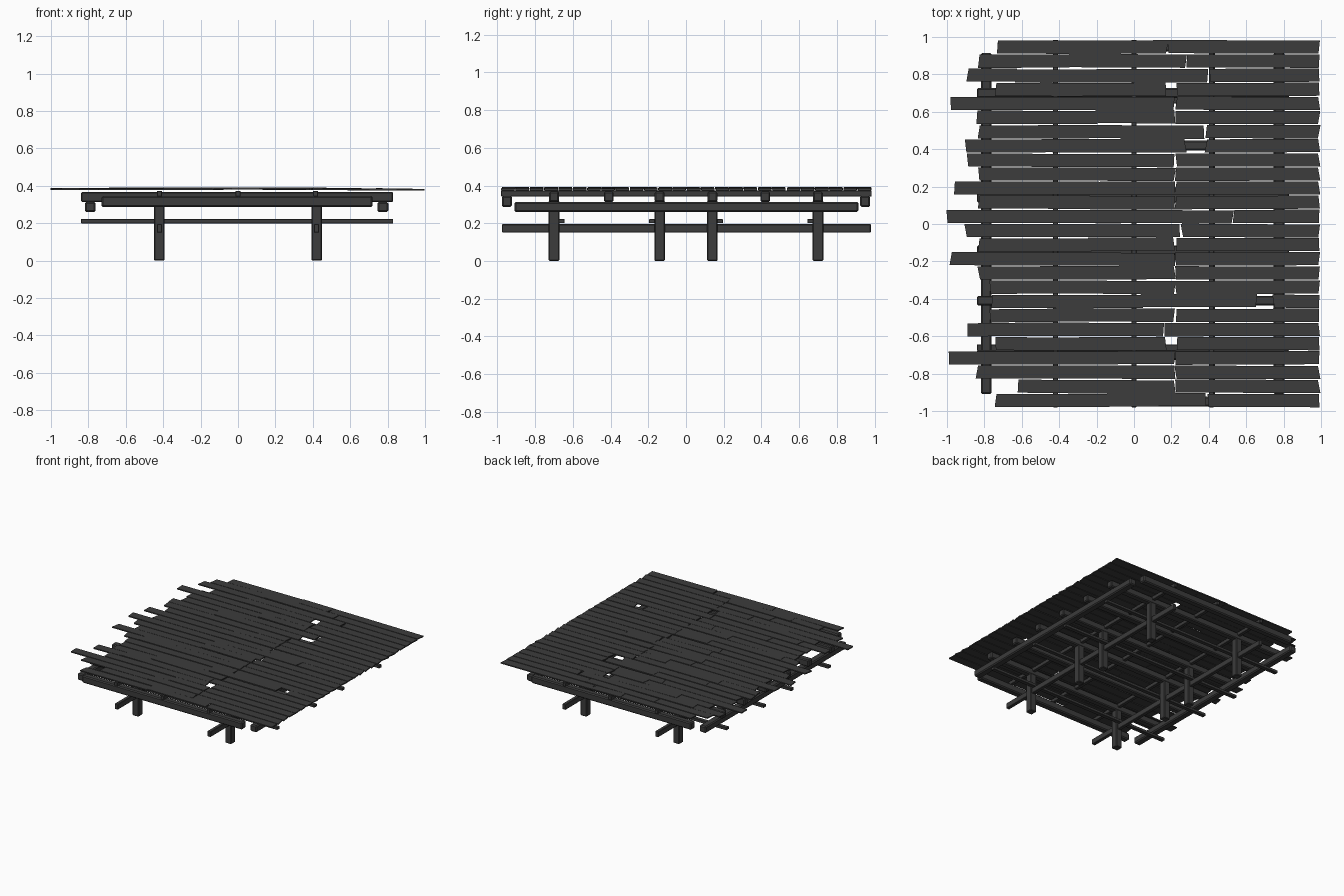
import bpy
import bmesh
import random
from mathutils import Vector

random.seed(4)

cube = bpy.data.objects.get("Cube")
if cube:
    bpy.data.objects.remove(cube, do_unlink=True)

# Weathered dark timber
wood = bpy.data.materials.new("dark_timber")
wood.use_nodes = True
tone = (0.045, 0.045, 0.045, 1)
wood.diffuse_color = tone
wood.node_tree.nodes["Principled BSDF"].inputs["Base Color"].default_value = tone


def finish(name, bm):
    mesh = bpy.data.meshes.new(name)
    bm.to_mesh(mesh)
    bm.free()
    mesh.materials.append(wood)
    obj = bpy.data.objects.new(name, mesh)
    bpy.context.collection.objects.link(obj)
    return obj


def beam(name, xs, ys, zs, bevel=0.005):
    """Box timber spanning the given ranges, with chamfered edges."""
    bm = bmesh.new()
    bmesh.ops.create_cube(bm, size=1)
    for v in bm.verts:
        v.co = Vector([r[0] if c < 0 else r[1] for c, r in zip(v.co, (xs, ys, zs))])
    obj = finish(name, bm)
    mod = obj.modifiers.new("chamfer", "BEVEL")
    mod.width = bevel
    mod.segments = 1
    return obj


def around(centre, width):
    return (centre - width / 2, centre + width / 2)


def plank(name, x0, x1, y, width, z0, z1, thick=0.009):
    """Thin board with slightly crooked ends and a gentle slope along x."""
    bm = bmesh.new()
    bmesh.ops.create_cube(bm, size=1)
    skew = [random.uniform(-0.007, 0.007) for _ in range(2)]
    sway = [random.uniform(-0.002, 0.002) for _ in range(2)]
    for v in bm.verts:
        end = int(v.co.x > 0)
        x = (x0, x1)[end] + skew[end] * (1 if v.co.y > 0 else -1)
        v.co = Vector((x, y + v.co.y * width + sway[end],
                       (z0, z1)[end] + v.co.z * thick))
    return finish(name, bm)


# Posts with long lower rails through them
for x in (-0.42, 0.42):
    side = "left" if x > 0 else "right"
    for y in (-0.70, -0.14, 0.14, 0.70):
        beam(f"{side}_post", around(x, 0.056), around(y, 0.056), (0, 0.32))
    beam(f"{side}_lower_rail", around(x, 0.028), (-0.975, 0.98), (0.15, 0.195), 0.003)

# Lower cross braces beside the posts
for y in (-0.66, -0.18, 0.18, 0.66):
    beam("lower_brace", (-0.84, 0.83), around(y, 0.032), (0.2, 0.222), 0.002)

# Outer side girders and front and back girders
for x in (-0.79, 0.775):
    beam("side_girder", around(x, 0.058), (-0.91, 0.915), (0.26, 0.314), 0.008)
for y in (-0.95, 0.95):
    beam("end_girder", (-0.73, 0.72), around(y, 0.054), (0.286, 0.345), 0.008)

# Cross beams carrying the deck joists
for y in (-0.70, -0.41, -0.14, 0.14, 0.42, 0.70):
    beam("cross_beam", (-0.84, 0.83), around(y, 0.052), (0.313, 0.368), 0.007)
for x in (-0.42, 0, 0.415):
    beam("deck_joist", around(x, 0.026), (-0.98, 0.985), (0.343, 0.373), 0.002)

# Deck rows from back to front: outer end and the two butt joints
rows = [
    (-.73, -.09, .18), (-.83, -.35, .28), (-.89, -.64, .4), (-.74, -.44, .2),
    (-.98, -.09, .22), (-.84, -.2, .22), (-.83, -.07, .38), (-.9, -.49, .33),
    (-.89, -.55, .22), (-.83, -.02, .22), (-.96, -.2, .22), (-.83, -.24, .22),
    (-1, .25, .53), (-.9, -.2, .25), (-.83, -.24, .22), (-.98, -.08, .22),
    (-.83, -.69, .22), (-.77, -.16, .22), (-.76, .04, .7), (-.77, -.42, .22),
    (-.89, -.64, .16), (-.74, -.44, .2), (-.99, -.09, .22), (-.84, -.23, .22),
    (-.62, -.36, .22), (-.74, -.14, .39),
]
wide_gaps = {3: 0.06, 7: 0.11, 18: 0.09, 21: 0.06}
for i, (start, first, second) in enumerate(rows):
    y = 0.947 - i * 0.0756
    gap = wide_gaps.get(i, random.choice((0.004, 0.012)))
    lift = random.uniform(0, 0.003)
    plank("outer_plank", start, first + 0.01, y, 0.07, 0.381 + lift, 0.383 + lift)
    plank("middle_plank", first, second - gap / 2, y + random.uniform(-0.004, 0.004),
          0.071, 0.387, 0.383 + lift)
    plank("inner_plank", second + gap / 2, 0.99, y, 0.07, 0.383, 0.379)
